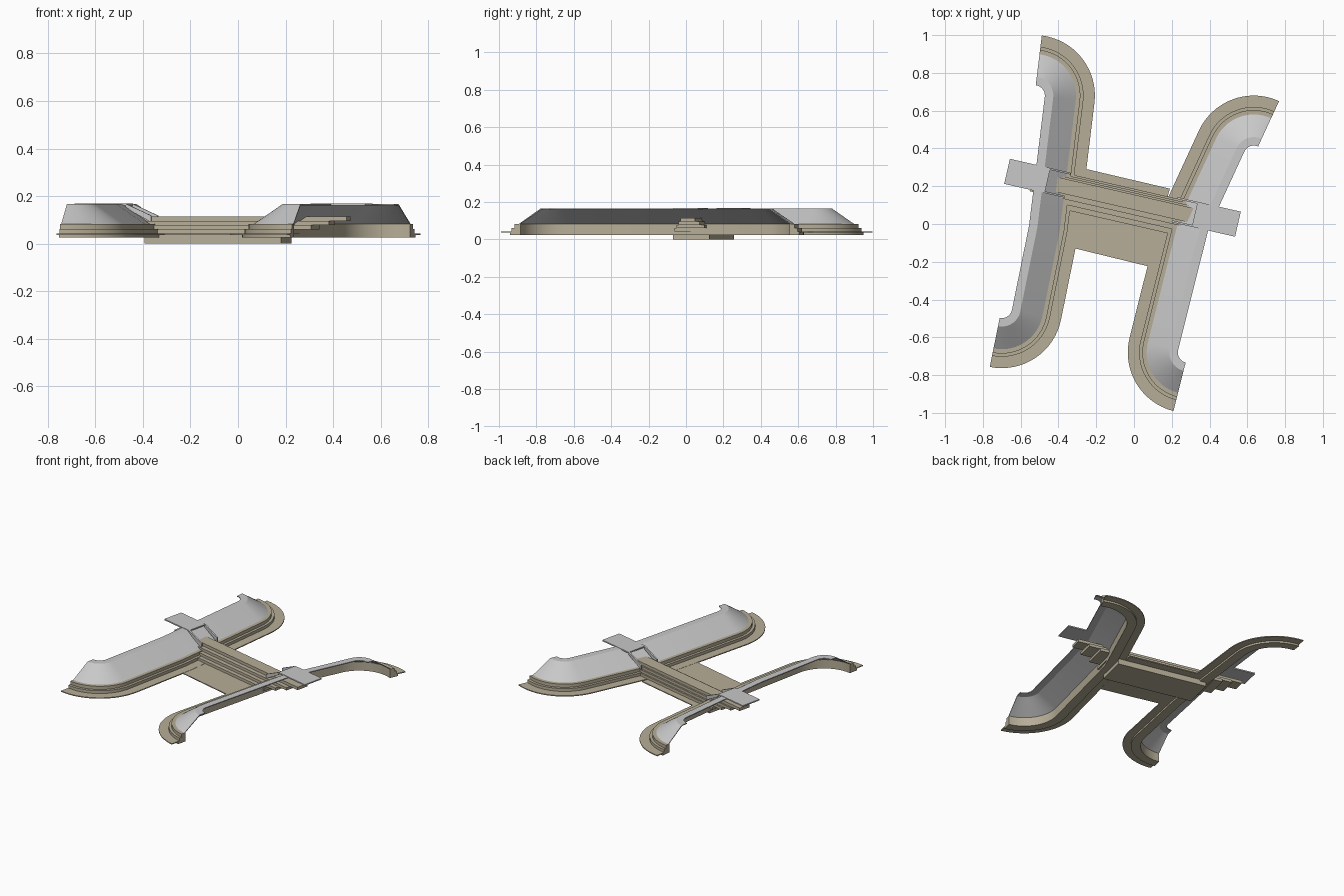
import bpy, bmesh, math
from mathutils import Vector

cube = bpy.data.objects.get("Cube")
if cube:
    bpy.data.objects.remove(cube)


def material(name, rgb):
    m = bpy.data.materials.new(name)
    m.use_nodes = True
    m.diffuse_color = (*rgb, 1)
    m.node_tree.nodes["Principled BSDF"].inputs["Base Color"].default_value = (*rgb, 1)
    return m


STONE = material("tan stone", (0.47, 0.42, 0.31))
ROOF = material("light grey", (0.58, 0.58, 0.58))

RADIUS = 0.32
ARC_STEPS = 16


def finish(bm, name, mat, smooth=False):
    bmesh.ops.recalc_face_normals(bm, faces=bm.faces)
    mesh = bpy.data.meshes.new(name)
    bm.to_mesh(mesh)
    bm.free()
    mesh.materials.append(mat)
    obj = bpy.data.objects.new(name, mesh)
    bpy.context.collection.objects.link(obj)
    if smooth:
        bpy.ops.object.select_all(action='DESELECT')
        obj.select_set(True)
        bpy.context.view_layer.objects.active = obj
        bpy.ops.object.shade_smooth_by_angle(angle=math.radians(25))
    return obj


def wing_path(start, elbow, end, side, r):
    """Line at distance r from the spine, with a quarter turn at each end."""
    a, e, b = Vector(start), Vector(elbow), Vector(end)
    up, down = (a - e).normalized(), (b - e).normalized()
    n1 = Vector((up.y, -up.x)) * side
    n2 = Vector((-down.y, down.x)) * side
    turns = [i / ARC_STEPS * math.pi / 2 for i in range(ARC_STEPS + 1)]
    pts = [a + r * (up * math.cos(t) + n1 * math.sin(t)) for t in turns]
    mid = (n1 + n2).normalized()
    pts.append(e + mid * r / mid.dot(n1))
    pts += [b + r * (n2 * math.cos(t) + down * math.sin(t)) for t in turns]
    return pts


def sweep(name, mat, spine, profile):
    """Closed profile of (inset, height) swept along the wing outline."""
    bm = bmesh.new()
    rails = [[bm.verts.new((p.x, p.y, z)) for p in wing_path(*spine, RADIUS - d)]
             for d, z in profile]
    for k, rail in enumerate(rails):
        nxt = rails[(k + 1) % len(rails)]
        for i in range(len(rail) - 1):
            bm.faces.new((rail[i], rail[i + 1], nxt[i + 1], nxt[i]))
    for i in (0, -1):
        bm.faces.new([rail[i] for rail in rails])
    return finish(bm, name, mat, True)


def prism(name, mat, bottom, offset):
    """Extrude a flat polygon by an offset."""
    bm = bmesh.new()
    low = [bm.verts.new(p) for p in bottom]
    high = [bm.verts.new(Vector(p) + Vector(offset)) for p in bottom]
    bm.faces.new(low)
    bm.faces.new(high)
    for i in range(len(low)):
        j = (i + 1) % len(low)
        bm.faces.new((low[i], low[j], high[j], high[i]))
    return finish(bm, name, mat)


# Two curved wings: stepped stone plinth and sloped roof shell
plinth = [(0, 0.037), (0, 0.043), (0.06, 0.043), (0.06, 0.062), (0.077, 0.062),
          (0.077, 0.083), (0.108, 0.083), (0.108, 0.025), (0.05, 0.025), (0.05, 0.037)]
shell = [(0.1, 0.083), (0.22, 0.166), (0.265, 0.166), (0.265, 0.16),
         (0.222, 0.16), (0.107, 0.083)]
wings = {
    "right": ((-0.527, 0.68), (-0.61, 0.0), (-0.70, -0.443), 1),
    "left": ((0.634, 0.36), (0.445, -0.05), (0.287, -0.68), -1),
}
for label, spine in wings.items():
    sweep(label + "_plinth", STONE, spine, plinth)
    sweep(label + "_roof", ROOF, spine, shell)

# Skewed bridge axis
ALONG = Vector((0.974, -0.223, 0))
ACROSS = Vector((0.223, 0.974, 0))
ORIGIN = Vector((0, 0.125, 0))


def at(s, t, z):
    return ORIGIN + ALONG * s + ACROSS * t + Vector((0, 0, z))


def bridge_box(name, mat, s0, s1, t0, t1, z0, z1):
    corners = [(s0, t0), (s1, t0), (s1, t1), (s0, t1)]
    return prism(name, mat, [at(s, t, z0) for s, t in corners], (0, 0, z1 - z0))


# Bridge floor and its foundation
floor = [(-0.27, 0.295), (0.19, 0.187), (0.075, -0.224), (-0.33, -0.125)]
prism("bridge_floor", STONE, [(x, y, 0.036) for x, y in floor], (0, 0, 0.006))
bridge_box("bridge_foundation", STONE, -0.37, 0.22, -0.15, 0.05, 0, 0.036)

# Stacked steps, longer towards the top
heights = [0.042, 0.06, 0.078, 0.096, 0.115]
for i in range(len(heights) - 1):
    reach = 0.34 + 0.07 * i
    bridge_box(f"bridge_step_{i + 1}", STONE, -0.07 - reach, -0.07 + reach,
               -0.13 + 0.027 * i, 0.06 - 0.01 * i, heights[i], heights[i + 1])

# Flat entrance slabs over the roofs, with sloping cheeks down to the steps
for label, outer, crest, foot in (("right", -0.69, -0.47, -0.36), ("left", 0.565, 0.33, 0.22)):
    bridge_box(label + "_slab", ROOF, min(outer, crest), max(outer, crest),
               -0.068, 0.068, 0.16, 0.168)
    for place, t in (("front", -0.068), ("back", 0.058)):
        side = [(crest, 0.168), (foot, 0.118), (foot, 0.09), (crest, 0.15)]
        prism(f"{label}_{place}_cheek", ROOF, [at(s, t, z) for s, z in side], ACROSS * 0.01)
